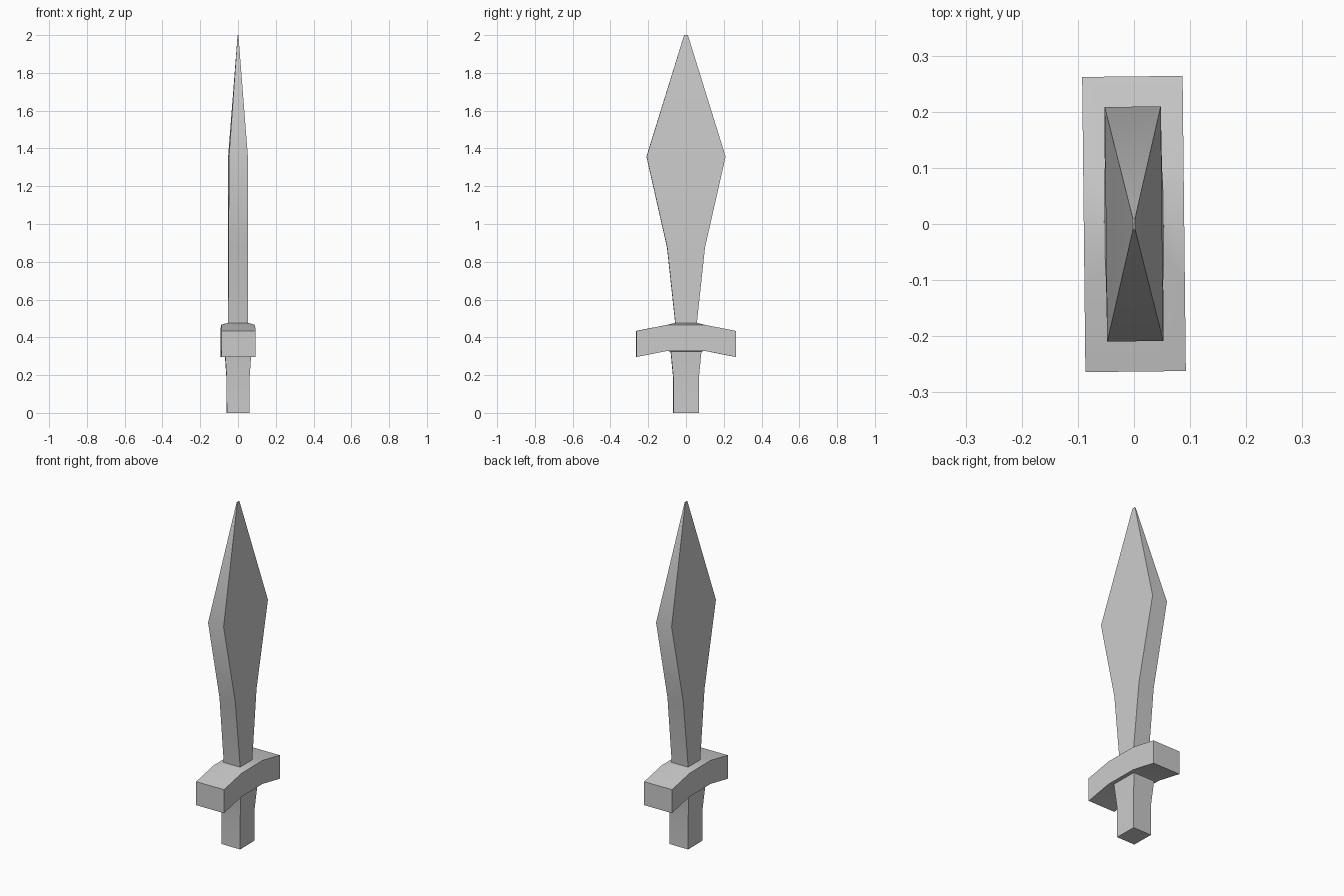
import bpy, bmesh, math
from mathutils import Vector, Matrix

if "Cube" in bpy.data.objects:
    bpy.data.objects.remove(bpy.data.objects["Cube"])

# Rectangular sections from pommel to tip: half x, half y, z
sections = [
    (0.060, 0.067, 0.00), (0.061, 0.068, 0.19), (0.070, 0.081, 0.325),   # grip
    (0.0895, 0.10, 0.328), (0.0895, 0.10, 0.466),                         # guard block
    (0.053, 0.057, 0.477), (0.051, 0.10, 0.875), (0.050, 0.209, 1.357),   # blade
    (0.002, 0.010, 2.00),                                                # tip
]
GUARD = 3

bm = bmesh.new()
rings = [[bm.verts.new((sx * hx, sy * hy, z))
          for sx, sy in ((-1, -1), (1, -1), (1, 1), (-1, 1))]
         for hx, hy, z in sections]

# Skin the sections, keeping the two guard sides for extrusion
arms = []
for i, (a, b) in enumerate(zip(rings, rings[1:])):
    for k in range(4):
        n = (k + 1) % 4
        f = bm.faces.new((a[k], a[n], b[n], b[k]))
        if i == GUARD and k in (0, 2):
            arms.append((f, -1 if k == 0 else 1))
bm.faces.new(rings[0][::-1])
bm.faces.new(rings[-1])

# Pull out the drooping guard arms
for f, side in arms:
    out = bmesh.ops.extrude_discrete_faces(bm, faces=[f])["faces"][0]
    bmesh.ops.translate(bm, verts=out.verts, vec=Vector((0, side * 0.163, -0.032)))

bmesh.ops.recalc_face_normals(bm, faces=bm.faces)
bmesh.ops.rotate(bm, verts=bm.verts, cent=(0, 0, 0), matrix=Matrix.Rotation(0.011, 3, 'Z'))

mesh = bpy.data.meshes.new("sword")
bm.to_mesh(mesh)
bm.free()
sword = bpy.data.objects.new("sword", mesh)
bpy.context.collection.objects.link(sword)

# Soft shading along the grip, crisp edges elsewhere
bpy.context.view_layer.objects.active = sword
sword.select_set(True)
bpy.ops.object.shade_smooth_by_angle(angle=math.radians(30))
